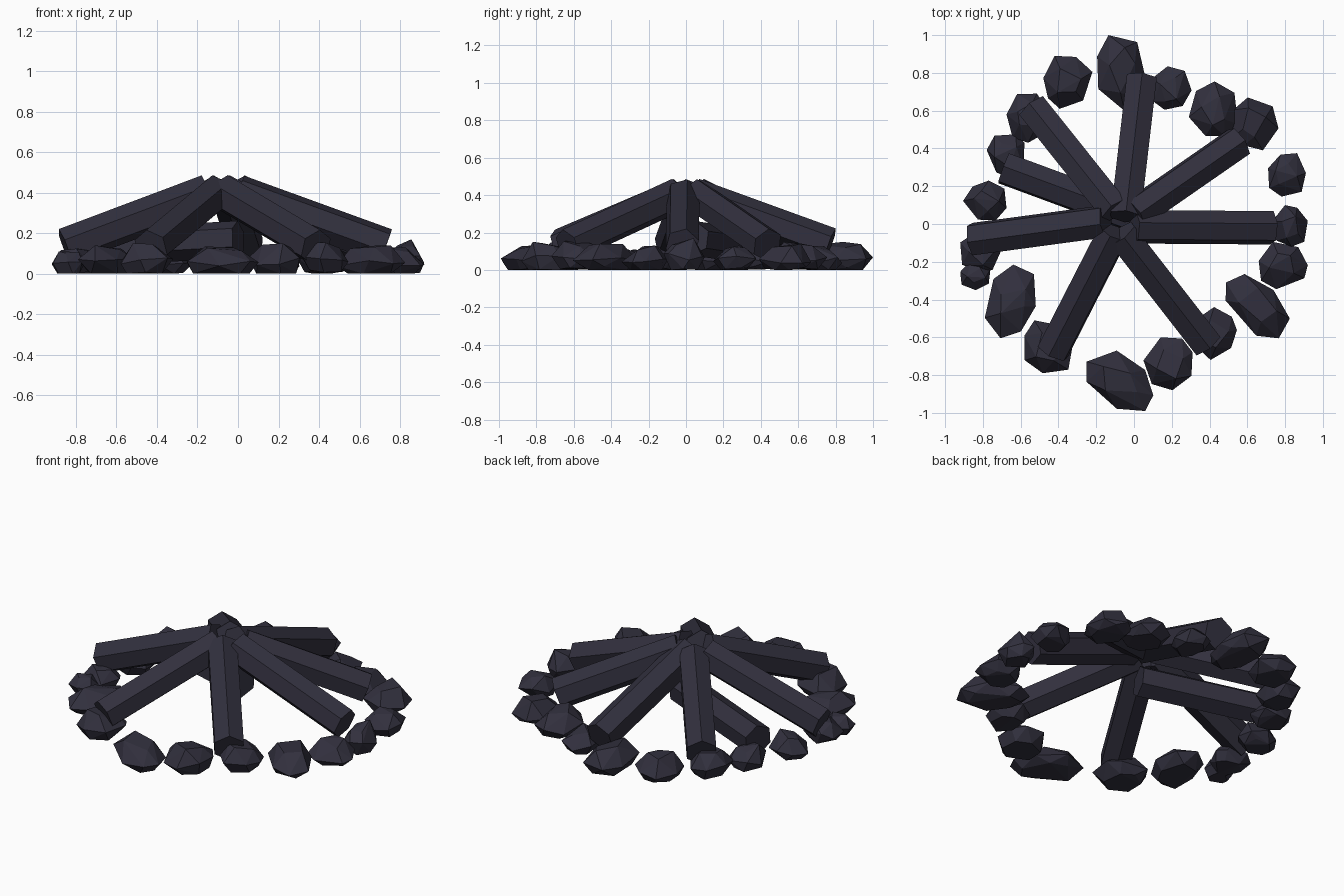
import bpy, bmesh, math, random
from mathutils import Vector, Matrix

if "Cube" in bpy.data.objects:
    bpy.data.objects.remove(bpy.data.objects["Cube"])

random.seed(11)
char = bpy.data.materials.new("charred dark")
char.diffuse_color = (0.031, 0.029, 0.047, 1)
char.use_nodes = True
char.node_tree.nodes["Principled BSDF"].inputs["Base Color"].default_value = char.diffuse_color


def finish(bm, name):
    bmesh.ops.recalc_face_normals(bm, faces=bm.faces[:])
    me = bpy.data.meshes.new(name)
    bm.to_mesh(me)
    bm.free()
    me.materials.append(char)
    ob = bpy.data.objects.new(name, me)
    bpy.context.collection.objects.link(ob)


# hexagonal log between two axis points, rolled about its axis
def log(i, inner, outer, roll, r=0.092):
    a, b = Vector(inner), Vector(outer)
    d = (b - a).normalized()
    side = d.cross(Vector((0, 0, 1))).normalized()
    up = side.cross(d)
    bm = bmesh.new()
    bmesh.ops.create_cone(bm, cap_ends=True, segments=6, radius1=r, radius2=r,
                          depth=(b - a).length)
    bmesh.ops.rotate(bm, verts=bm.verts[:],
                     matrix=Matrix.Rotation(math.radians(30 + roll), 3, 'Z'))
    for v in bm.verts:
        v.co = (a + b) / 2 + side * v.co.y + up * v.co.x + d * v.co.z
    finish(bm, f"log_{i}")


# faceted stone: hull of three jittered rings, fitted to a box
def stone(i, x, y, hx, hy, h, turn=0, stretch=1):
    rot = math.radians(turn)
    pts = []
    for n, z, r in ((6, 0.0, 0.72), (7, 0.42, 1.0), (4, 0.95, 0.55)):
        off = random.random() * 6.28
        for k in range(n):
            t = off + (k + random.uniform(-.25, .25)) * math.tau / n
            q = r * random.uniform(.88, 1.08)
            u, w = q * math.cos(t) * stretch, q * math.sin(t)
            pts.append(Vector((u * math.cos(rot) - w * math.sin(rot),
                               u * math.sin(rot) + w * math.cos(rot),
                               max(0, z + random.uniform(-.14, .14)))))
    lo = [min(p[c] for p in pts) for c in range(3)]
    hi = [max(p[c] for p in pts) for c in range(3)]
    base = (x - hx, y - hy, 0)
    size = (2 * hx, 2 * hy, h)
    bm = bmesh.new()
    for p in pts:
        bm.verts.new([base[c] + (p[c] - lo[c]) / (hi[c] - lo[c]) * size[c]
                      for c in range(3)])
    res = bmesh.ops.convex_hull(bm, input=bm.verts[:])
    loose = [v for v in bm.verts if not v.link_faces]
    bmesh.ops.delete(bm, geom=loose, context='VERTS')
    bmesh.ops.dissolve_limit(bm, angle_limit=math.radians(8),
                             verts=bm.verts[:], edges=bm.edges[:])
    finish(bm, f"stone_{i}")


# leaning logs, and one lying low underneath
logs = [
    ((-.045, .04, .40), (.04, .77, .135), 0),
    ((.00, .05, .40), (.555, .435, .135), 8),
    ((.00, -.015, .40), (.73, -.02, .135), -14),
    ((-.07, -.05, .40), (.385, -.635, .13), 0),
    ((-.105, -.04, .40), (-.43, -.675, .13), 5),
    ((-.15, .015, .40), (-.855, -.08, .135), -8),
    ((-.10, .07, .40), (-.535, .615, .135), 0),
    ((.00, .04, .17), (-.69, .295, .13), 6),
]
for i, (a, b, roll) in enumerate(logs):
    log(i + 1, a, b, roll)

# ring of stones: x, y, half width, half depth, height, turn, stretch
stones = [
    (-.07, .80, .125, .20, .15, 95, 1.5), (-.35, .75, .13, .14, .14),
    (.20, .72, .105, .115, .13), (.42, .61, .13, .145, .15),
    (.64, .53, .125, .14, .14), (.81, .26, .10, .115, .13),
    (.825, -.01, .095, .11, .17), (.79, -.22, .13, .125, .13),
    (.655, -.435, .17, .17, .14, -45, 1.6), (.43, -.58, .115, .14, .155),
    (.18, -.74, .13, .14, .15), (-.075, -.83, .177, .16, .135, -30, 1.5),
    (-.45, -.65, .13, .14, .15), (-.655, -.41, .135, .195, .14, 72, 1.5),
    (-.84, -.27, .08, .08, .11), (-.81, -.16, .11, .10, .125),
    (-.79, .125, .115, .105, .14), (-.68, .36, .10, .115, .14),
    (-.565, .56, .11, .13, .15),
]
for i, s in enumerate(stones):
    stone(i + 1, *s)
